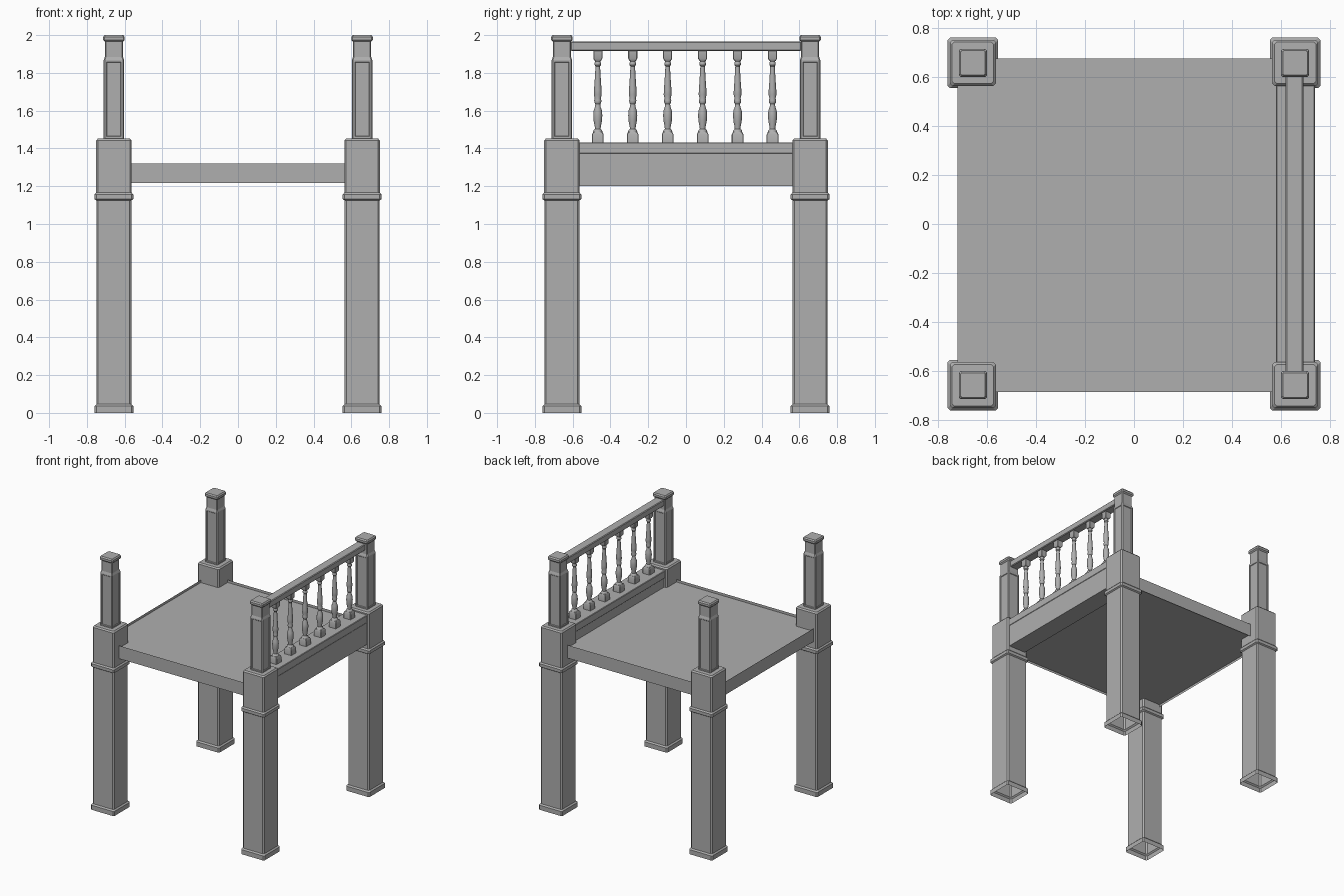
import bpy, bmesh, math

if "Cube" in bpy.data.objects:
    bpy.data.objects.remove(bpy.data.objects["Cube"])

C = 0.657  # post centre distance from the axes

# One dark grey paint for everything
PAINT = bpy.data.materials.new("dark_grey")
PAINT.diffuse_color = (.43, .43, .43, 1)
PAINT.use_nodes = True
PAINT.node_tree.nodes["Principled BSDF"].inputs["Base Color"].default_value = PAINT.diffuse_color


def make_object(name, bm, smooth=False):
    bmesh.ops.recalc_face_normals(bm, faces=bm.faces)
    me = bpy.data.meshes.new(name)
    bm.to_mesh(me)
    bm.free()
    me.materials.append(PAINT)
    ob = bpy.data.objects.new(name, me)
    bpy.context.collection.objects.link(ob)
    if smooth:
        bpy.context.view_layer.objects.active = ob
        ob.select_set(True)
        bpy.ops.object.shade_smooth_by_angle(angle=math.radians(35))
        ob.select_set(False)
    return ob


def loft(bm, rings, cap_bottom=True):
    loops = [[bm.verts.new(p) for p in r] for r in rings]
    n = len(loops[0])
    for a, b in zip(loops, loops[1:]):
        for i in range(n):
            bm.faces.new((a[i], a[(i + 1) % n], b[(i + 1) % n], b[i]))
    if cap_bottom:
        bm.faces.new(loops[0][::-1])
    bm.faces.new(loops[-1])


def square_ring(h, z, c):
    pts = [(h, h - c), (h - c, h), (c - h, h), (-h, h - c),
           (-h, c - h), (c - h, -h), (h - c, -h), (h, c - h)]
    return [(x, y, z) for x, y in pts]


def box(name, x0, x1, y0, y1, z0, z1, bevel=0):
    bm = bmesh.new()
    loft(bm, [[(x0, y0, z), (x1, y0, z), (x1, y1, z), (x0, y1, z)] for z in (z0, z1)])
    if bevel:
        bmesh.ops.bevel(bm, geom=bm.edges[:], offset=bevel, segments=1, affect='EDGES')
    return make_object(name, bm)


# Posts: stacked square mouldings, open underneath, with sunk panels on the upper shaft
POST = [(0, .103), (.036, .103), (.046, .093), (1.125, .093), (1.132, .103),
        (1.156, .103), (1.166, .094), (1.442, .094), (1.452, .085), (1.453, .054),
        (1.868, .054), (1.885, .048), (1.965, .048), (1.974, .057), (1.99, .057), (2.0, .05)]
for xn, sx in (("left", -1), ("right", 1)):
    for yn, sy in (("front", -1), ("back", 1)):
        bm = bmesh.new()
        loft(bm, [square_ring(h, z, .01 if h > .08 else .006) for z, h in POST], False)
        bm.normal_update()
        panels = [f for f in bm.faces if 1.6 < f.calc_center_median().z < 1.7
                  and max(abs(f.normal.x), abs(f.normal.y)) > .99]
        bmesh.ops.inset_individual(bm, faces=panels, thickness=.013, depth=0)
        bmesh.ops.inset_individual(bm, faces=panels, thickness=.005, depth=-.004)
        make_object(f"{yn}_{xn}_post", bm).location = (sx * C, sy * C, 0)

# Platform: thin rim around a slab with slightly recessed top and underside
bm = bmesh.new()
outline = [(.72, -.685), (-.72, -.685), (-.72, .675), (.72, .675)]
rings = [[bm.verts.new((x, y, z)) for x, y in outline] for z in (1.217, 1.235, 1.30, 1.32)]
bm.faces.new(rings[1])
bm.faces.new(rings[2])
for i in range(3):
    for a, b in zip(rings, rings[1:]):
        bm.faces.new((a[i], a[i + 1], b[i + 1], b[i]))
make_object("platform", bm)

# Side beam with its cap moulding, and the handrail above
box("side_beam", .585, .735, -.6, .6, 1.2, 1.372)
box("beam_cap", .578, .737, -.6, .6, 1.372, 1.432, .004)
box("handrail", .618, .69, -.61, .61, 1.915, 1.965, .005)

# Balusters: square blocks at both ends of a turned spindle
SPINDLE = [(1.48, .027), (1.497, .022), (1.503, .015), (1.515, .016), (1.545, .022),
           (1.575, .024), (1.60, .022), (1.62, .015), (1.635, .013), (1.642, .018),
           (1.655, .019), (1.665, .016), (1.685, .021), (1.71, .020), (1.75, .017),
           (1.835, .012), (1.842, .017), (1.852, .017), (1.86, .014), (1.88, .02)]
for i in range(6):
    bm = bmesh.new()
    loft(bm, [[(r * math.cos(k * math.pi / 8), r * math.sin(k * math.pi / 8), z)
               for k in range(16)] for z, r in SPINDLE])
    loft(bm, [square_ring(h, z, .003) for z, h in ((1.43, .031), (1.474, .031), (1.486, .025))])
    loft(bm, [square_ring(h, z, .003) for z, h in ((1.864, .017), (1.876, .024), (1.916, .024))])
    make_object(f"baluster_{i + 1}", bm, True).location = (.655, -.467 + .185 * i, 0)
